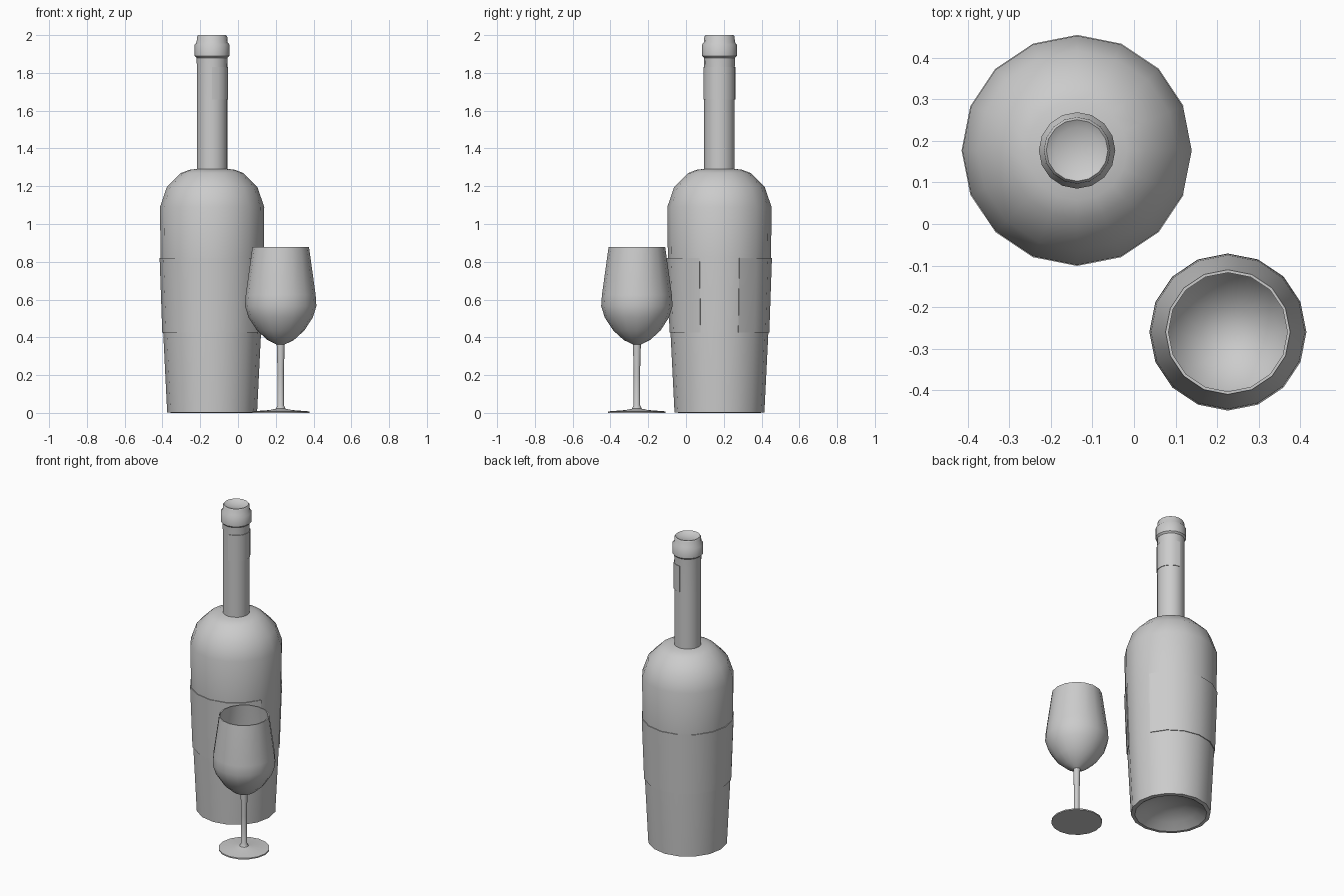
import bpy, bmesh
from math import sin, cos, radians

if "Cube" in bpy.data.objects:
    bpy.data.objects.remove(bpy.data.objects["Cube"])

SIDES = 16
STEP = 360 / SIDES


def lathe(name, profile, centre, first=0, segments=SIDES, closed=False, angle=40):
    """Revolve (radius, z) points about a vertical axis, fully or over part of a turn."""
    bm = bmesh.new()
    full = segments == SIDES
    cols = segments if full else segments + 1
    rings = []
    for r, z in profile:
        if r == 0:
            rings.append([bm.verts.new((0, 0, z))] * cols)
        else:
            rings.append([bm.verts.new((r * cos(radians((first + i) * STEP)),
                                        r * sin(radians((first + i) * STEP)), z))
                          for i in range(cols)])
    pairs = list(zip(rings, rings[1:]))
    if closed:
        pairs.append((rings[-1], rings[0]))
    for a, b in pairs:
        for i in range(segments):
            j = (i + 1) % cols
            quad = list(dict.fromkeys((a[i], a[j], b[j], b[i])))
            bm.faces.new(quad)
    if closed and not full:
        bm.faces.new([r[0] for r in rings])
        bm.faces.new([r[-1] for r in rings])
    bmesh.ops.recalc_face_normals(bm, faces=bm.faces)
    mesh = bpy.data.meshes.new(name)
    bm.to_mesh(mesh)
    bm.free()
    obj = bpy.data.objects.new(name, mesh)
    obj.location = (*centre, 0)
    bpy.context.collection.objects.link(obj)
    bpy.ops.object.select_all(action='DESELECT')
    obj.select_set(True)
    bpy.context.view_layer.objects.active = obj
    bpy.ops.object.shade_smooth_by_angle(angle=radians(angle))
    return obj


def band(name, low, high, centre, first, segments, out=0.005):
    """Thin paper strip lying on the surface between two profile points."""
    (r0, z0), (r1, z1) = low, high
    lathe(name, [(r0 - 0.001, z0), (r0 + out, z0), (r1 + out, z1), (r1 - 0.001, z1)],
          centre, first, segments, closed=True)


BOTTLE = (-0.137, 0.177)
GLASS = (0.226, -0.26)

# bottle body with hollowed base and rounded shoulder
label_low, label_high = (0.259, 0.425), (0.273, 0.82)
lathe("bottle_body", [
    (0, 0.075), (0.09, 0.065), (0.16, 0.035), (0.215, 0.0), (0.238, 0.003),
    label_low, label_high, (0.276, 1.09), (0.24, 1.195), (0.165, 1.27),
    (0.12, 1.287), (0.08, 1.292)], BOTTLE)

# neck, lip ring and slightly dished stopper
lathe("bottle_neck", [
    (0.081, 1.285), (0.081, 1.66), (0.081, 1.83), (0.082, 1.88), (0.092, 1.89),
    (0.092, 1.95), (0.082, 1.962), (0.080, 1.992), (0.074, 2.0),
    (0.055, 1.988), (0, 1.984)], BOTTLE)

# labels: the large one leaves a gap at the right, the neck one covers the right half
band("body_label", label_low, label_high, BOTTLE, 1, SIDES - 2)
band("neck_label", (0.081, 1.66), (0.081, 1.83), BOTTLE, -4, 8, 0.004)

# wine glass: foot, stem, outer bowl, rim and inner bowl
lathe("wine_glass", [
    (0, 0), (0.152, 0), (0.152, 0.008), (0.06, 0.015), (0.026, 0.022), (0.017, 0.04),
    (0.017, 0.22), (0.021, 0.362), (0.07, 0.386), (0.125, 0.436), (0.170, 0.505),
    (0.189, 0.565), (0.185, 0.625), (0.150, 0.877), (0.143, 0.877),
    (0.178, 0.625), (0.181, 0.567), (0.163, 0.51), (0.119, 0.443), (0.065, 0.395),
    (0, 0.378)], GLASS)
